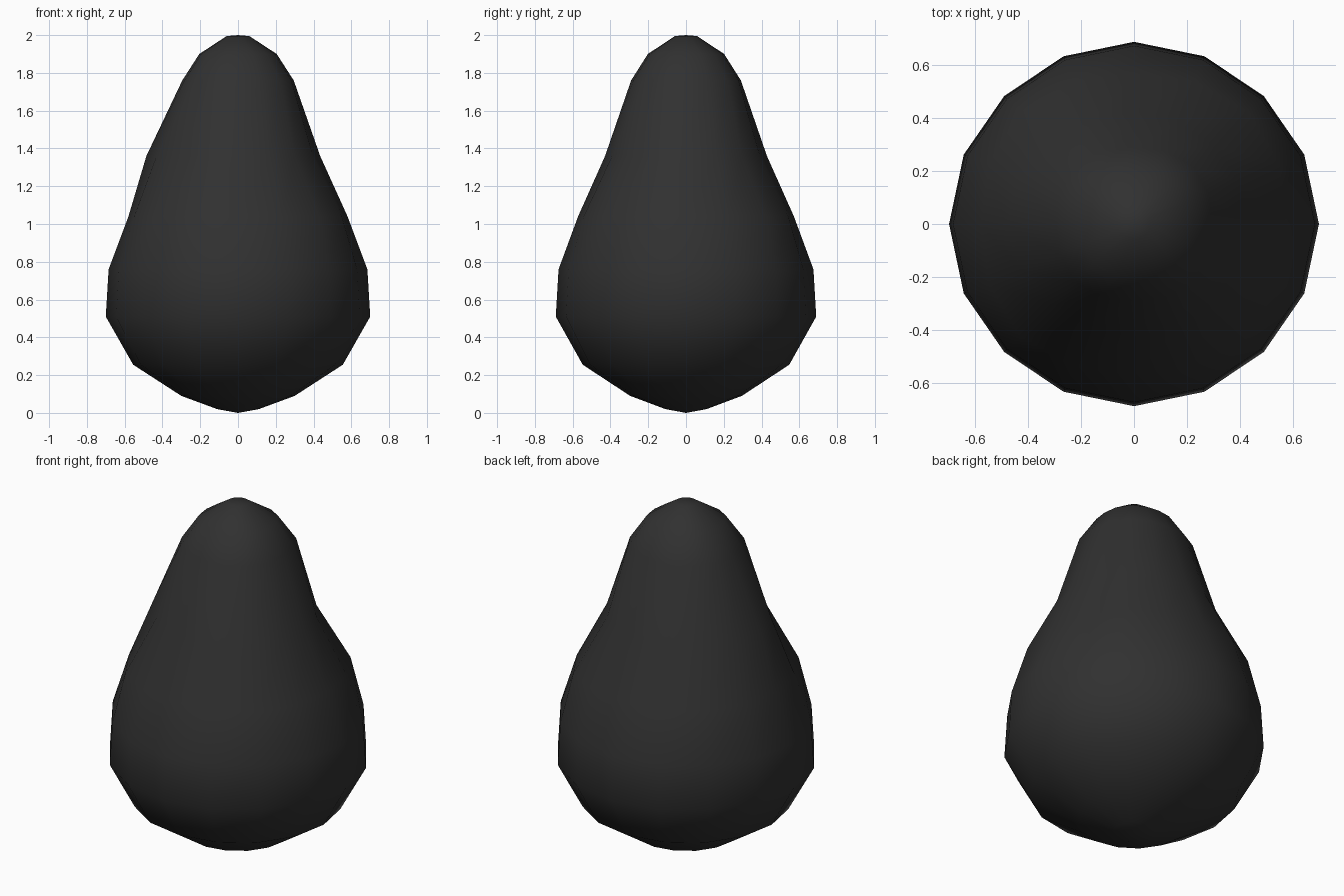
import bpy, bmesh, math

if "Cube" in bpy.data.objects:
    bpy.data.objects.remove(bpy.data.objects["Cube"])

# Rings of the pear-shaped body: height, radius towards the axes, radius on the diagonals
RINGS = [(0.02, 0.11, 0.11), (0.09, 0.30, 0.30), (0.255, 0.555, 0.56),
         (0.51, 0.70, 0.695), (0.76, 0.685, 0.68), (1.04, 0.58, 0.61),
         (1.36, 0.435, 0.425), (1.76, 0.295, 0.315), (1.90, 0.205, 0.215),
         (1.995, 0.06, 0.06)]
SIDES = 16

bm = bmesh.new()
rings = []
for z, axis_r, diag_r in RINGS:
    ring = []
    for i in range(SIDES):
        a = math.tau * i / SIDES
        r = axis_r + (diag_r - axis_r) * math.sin(2 * a) ** 2
        if z == 1.36:  # the neck is a little fuller on its left side
            r += 0.05 * max(0, -math.cos(a)) ** 4
        ring.append(bm.verts.new((r * math.cos(a), 0.985 * r * math.sin(a), z)))
    rings.append(ring)

# Skin between rings, with a closed tip at each end
bottom, top = bm.verts.new((0, 0, 0)), bm.verts.new((0, 0, 2))
for i in range(SIDES):
    j = (i + 1) % SIDES
    for lo, hi in zip(rings, rings[1:]):
        bm.faces.new((lo[i], lo[j], hi[j], hi[i]))
    bm.faces.new((bottom, rings[0][j], rings[0][i]))
    bm.faces.new((top, rings[-1][i], rings[-1][j]))
for f in bm.faces:
    f.smooth = True
bmesh.ops.recalc_face_normals(bm, faces=bm.faces)

mesh = bpy.data.meshes.new("pear_body")
bm.to_mesh(mesh)
bm.free()
skin = bpy.data.materials.new("near black skin")
skin.diffuse_color = (0.03, 0.03, 0.03, 1)
skin.use_nodes = True
skin.node_tree.nodes["Principled BSDF"].inputs["Base Color"].default_value = skin.diffuse_color
mesh.materials.append(skin)
bpy.context.collection.objects.link(bpy.data.objects.new("pear_body", mesh))
